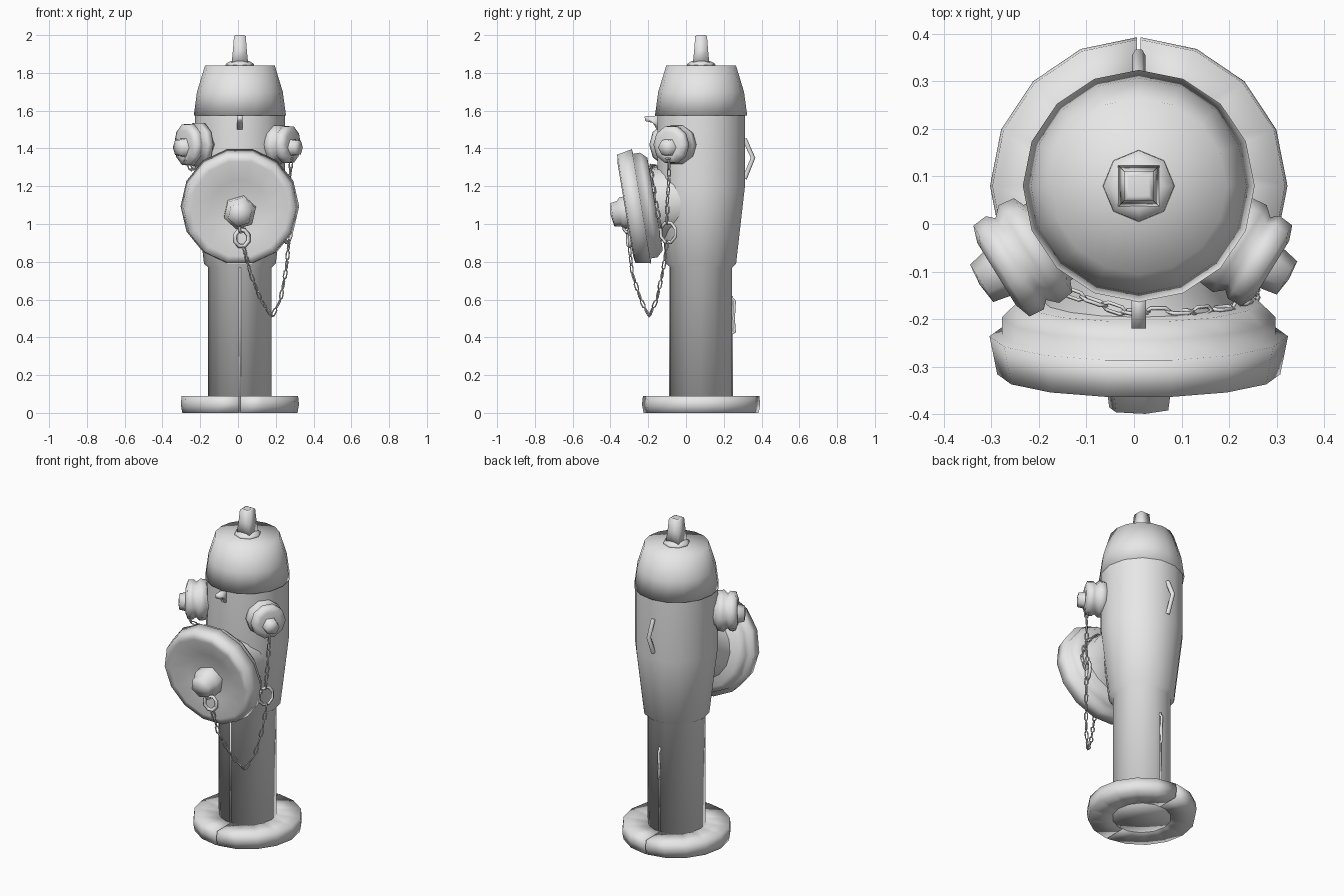
import bpy, bmesh, math
from mathutils import Vector, Matrix

old = bpy.data.objects.get("Cube")
if old:
    bpy.data.objects.remove(old, do_unlink=True)

CX, CY = 0.01, 0.08          # vertical axis of the hydrant
grey = bpy.data.materials.new("plain grey")
grey.use_nodes = True
grey.diffuse_color = (0.8, 0.8, 0.8, 1)
grey.node_tree.nodes["Principled BSDF"].inputs["Base Color"].default_value = grey.diffuse_color


def finish(name, bm):
    """Store the mesh as a softly shaded grey object."""
    bmesh.ops.recalc_face_normals(bm, faces=bm.faces[:])
    for face in bm.faces:
        face.smooth = True
    mesh = bpy.data.meshes.new(name)
    bm.to_mesh(mesh)
    bm.free()
    mesh.materials.append(grey)
    bpy.context.collection.objects.link(bpy.data.objects.new(name, mesh))


def aim(origin, direction):
    return Matrix.Translation(origin) @ Vector(direction).to_track_quat('Z', 'Y').to_matrix().to_4x4()


def lathe(name, profile, segs, matrix, start=0.0, arc=math.tau, loop=False):
    """Turn a (radius, height) profile about the local z axis."""
    bm = bmesh.new()
    full = arc >= math.tau
    rings = []
    for i in range(segs if full else segs + 1):
        a = start + arc * i / segs
        rings.append([bm.verts.new(matrix @ Vector((r * math.cos(a), r * math.sin(a), z)))
                      for r, z in profile])
    n = len(profile)
    for i in range(segs):
        p, q = rings[i], rings[(i + 1) % len(rings)]
        for j in range(n if loop else n - 1):
            k = (j + 1) % n
            bm.faces.new((p[j], q[j], q[k], p[k]))
    if not full:
        bm.faces.new(rings[0])
        bm.faces.new(rings[-1])
    bmesh.ops.remove_doubles(bm, verts=bm.verts[:], dist=1e-5)
    finish(name, bm)


def prism(name, outline, x, width):
    """Extrude a (y, z) outline sideways."""
    bm = bmesh.new()
    face = bm.faces.new([bm.verts.new((x - width / 2, y, z)) for y, z in outline])
    ext = bmesh.ops.extrude_face_region(bm, geom=[face])
    bmesh.ops.translate(bm, vec=(width, 0, 0),
                        verts=[v for v in ext["geom"] if isinstance(v, bmesh.types.BMVert)])
    finish(name, bm)


def add_link(bm, matrix, length, width, wire, segs=6, sides=4):
    rings = []
    for i in range(segs):
        a = math.tau * (i + 0.5) / segs
        out = Vector((math.cos(a), 0, math.sin(a)))
        mid = Vector((out.x * width, 0, out.z * length)) / 2
        loop = []
        for j in range(sides):
            b = math.tau * j / sides
            p = mid + out * wire * math.cos(b) + Vector((0, wire * math.sin(b), 0))
            loop.append(bm.verts.new(matrix @ p))
        rings.append(loop)
    for i in range(segs):
        p, q = rings[i], rings[(i + 1) % segs]
        for j in range(sides):
            k = (j + 1) % sides
            bm.faces.new((p[j], q[j], q[k], p[k]))


def chain(name, path, step=0.05):
    """Lay alternating links along a polyline."""
    bm = bmesh.new()
    pts = [Vector(p) for p in path]
    count = 0
    for a, b in zip(pts, pts[1:]):
        n = max(1, round((b - a).length / step))
        for i in range(n):
            m = aim(a.lerp(b, (i + 0.5) / n), b - a)
            turn = Matrix.Rotation(0.4 + count * math.pi / 2, 4, 'Z')
            add_link(bm, m @ turn, step * 1.15, 0.02, 0.0045)
            count += 1
    finish(name, bm)


def ring(name, centre, facing, size, wire):
    bm = bmesh.new()
    m = Matrix.Translation(centre) @ Matrix.Rotation(facing, 4, 'Z')
    add_link(bm, m, size, size * 0.85, wire, segs=8)
    finish(name, bm)


axis = Matrix.Translation((CX, CY, 0))

# Base flange in two halves with a narrow split, front and back
flange = [(0.145, 0.003), (0.305, 0), (0.313, 0.045), (0.308, 0.09), (0.145, 0.09)]
for name, start in (("base_flange_left", -math.pi / 2), ("base_flange_right", math.pi / 2)):
    lathe(name, flange, 8, axis, start + 0.012, math.pi - 0.024, True)

# Barrel with its shoulder, bonnet and top nut
lathe("barrel", [(0, 0.002), (0.168, 0.002), (0.168, 0.77), (0.19, 0.79),
                 (0.238, 1.2), (0.238, 1.58)], 14, axis)
lathe("bonnet", [(0, 1.575), (0.244, 1.575), (0.227, 1.7), (0.185, 1.838), (0, 1.842)], 16, axis)
lathe("top_washer", [(0, 1.83), (0.076, 1.838), (0.074, 1.848), (0.05, 1.862), (0, 1.865)], 8, axis)
lathe("top_nut", [(0, 1.84), (0.062, 1.85), (0.052, 1.92), (0.044, 1.995), (0.03, 2.0), (0, 1.985)],
      4, axis, math.pi / 4)

# Casting seams on the lower barrel
for name, y, top in (("front_seam", CY - 0.164, 0.77), ("back_seam", CY + 0.164, 0.62)):
    prism(name, [(y - 0.005, 0.08), (y + 0.005, 0.08), (y + 0.005, top), (y - 0.005, top)], CX, 0.01)

# Large front outlet, tipped slightly downward
tilt = (0, -0.986, -0.165)
front = aim((CX, -0.32, 1.08), tilt)
lathe("front_outlet_neck", [(0.21, -0.13), (0.19, -0.2), (0.2, -0.27), (0.2, -0.4)], 16, front)
lathe("front_cap", [(0, -0.035), (0.15, -0.03), (0.26, 0.002), (0.298, -0.004),
                    (0.314, -0.085), (0.288, -0.088), (0.288, -0.125),
                    (0.255, -0.158), (0, -0.165)], 14, front)
lathe("front_cap_nut", [(0, 0.08), (0.065, 0.07), (0.07, 0.035), (0.088, 0.02),
                        (0.088, -0.04)], 6, aim((CX, -0.32, 1.06), tilt), 0.3)

# Two side outlets pointing outward and forward
for side, sx, size, reach in (("right", -1, 1.1, 0.392), ("left", 1, 0.98, 0.37)):
    m = aim((CX, CY, 1.42), (sx * 0.85, -0.527, 0))
    lathe(side + "_outlet_cap",
          [(r * size, reach + d) for r, d in (
              (0.085, -0.24), (0.085, -0.165), (0.106, -0.155), (0.11, -0.12),
              (0.092, -0.1), (0.105, -0.085), (0.102, -0.052), (0.07, -0.04),
              (0, -0.045))], 10, m)
    lathe(side + "_outlet_nut",
          [(r * size, reach + d) for r, d in (
              (0, 0.002), (0.042, -0.003), (0.052, -0.055))], 6,
          Matrix.Translation((0, 0, -0.015)) @ m)

# Wedge lug above the front cap
prism("front_lug", [(-0.13, 1.575), (-0.22, 1.57), (-0.215, 1.545), (-0.175, 1.535),
                    (-0.155, 1.5), (-0.13, 1.5)], CX, 0.03)


# Bent rods on the back
def rod(name, points, radius):
    curve = bpy.data.curves.new(name, 'CURVE')
    curve.dimensions = '3D'
    curve.bevel_depth = radius
    curve.bevel_resolution = 1
    curve.use_fill_caps = True
    spline = curve.splines.new('POLY')
    spline.points.add(len(points) - 1)
    for sp, (y, z) in zip(spline.points, points):
        sp.co = (CX, y, z, 1)
    curve.materials.append(grey)
    bpy.context.collection.objects.link(bpy.data.objects.new(name, curve))


rod("back_bracket", [(0.31, 1.45), (0.355, 1.35), (0.31, 1.24)], 0.014)
rod("back_latch", [(0.24, 0.61), (0.258, 0.59), (0.252, 0.5), (0.258, 0.43), (0.24, 0.42)], 0.008)

# Chains and their rings
chain("left_outlet_chain", [(0.285, -0.09, 1.38), (0.275, -0.09, 1.25), (0.27, -0.1, 1.1),
                            (0.26, -0.1, 1.0)])
chain("right_outlet_chain", [(-0.28, -0.11, 1.36), (-0.25, -0.11, 1.29), (-0.15, -0.14, 1.3),
                             (-0.02, -0.185, 1.31), (0.12, -0.185, 1.28), (0.21, -0.175, 1.2),
                             (0.26, -0.155, 1.08), (0.25, -0.13, 0.98)])
chain("front_cap_chain", [(0.27, -0.1, 0.91), (0.255, -0.12, 0.76), (0.225, -0.155, 0.6),
                          (0.18, -0.195, 0.51), (0.12, -0.24, 0.6), (0.065, -0.285, 0.74),
                          (0.03, -0.3, 0.88)])
ring("chain_hub_ring", (0.26, -0.095, 0.955), 1.1, 0.11, 0.01)
ring("front_cap_ring", (0.02, -0.3, 0.925), 0.2, 0.09, 0.012)
ring("front_nut_link", (0.015, -0.31, 0.98), 1.2, 0.05, 0.008)
ring("left_nut_ring", (0.285, -0.095, 1.38), 1.0, 0.07, 0.006)
ring("right_nut_ring", (-0.28, -0.11, 1.37), -1.0, 0.07, 0.006)
